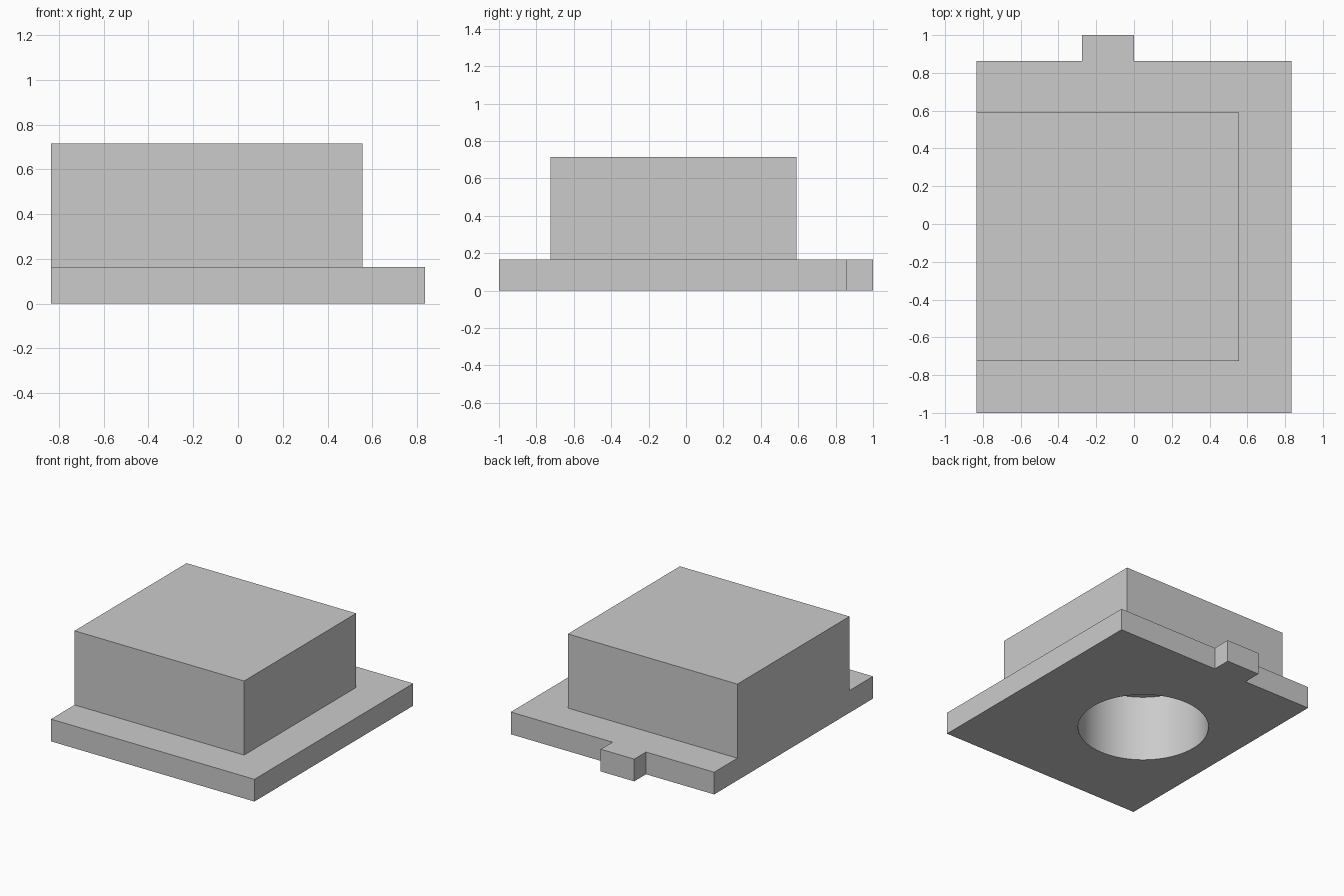
import bpy, bmesh, math

cube = bpy.data.objects.get("Cube")
if cube:
    bpy.data.objects.remove(cube, do_unlink=True)

# Single plain grey material
grey = bpy.data.materials.new("plain_grey")
grey.use_nodes = True
colour = (0.6, 0.6, 0.6, 1)
grey.diffuse_color = colour
grey.node_tree.nodes["Principled BSDF"].inputs["Base Color"].default_value = colour


def prism(name, outline, z0, z1):
    """Extrude a counter-clockwise outline from z0 up to z1."""
    bm = bmesh.new()
    base = bm.faces.new([bm.verts.new((x, y, z0)) for x, y in outline])
    top = bmesh.ops.extrude_face_region(bm, geom=[base])["geom"]
    verts = [g for g in top if isinstance(g, bmesh.types.BMVert)]
    bmesh.ops.translate(bm, verts=verts, vec=(0, 0, z1 - z0))
    bmesh.ops.recalc_face_normals(bm, faces=bm.faces)
    mesh = bpy.data.meshes.new(name)
    bm.to_mesh(mesh)
    bm.free()
    mesh.materials.append(grey)
    obj = bpy.data.objects.new(name, mesh)
    bpy.context.collection.objects.link(obj)
    return obj


def combine(target, other, operation):
    """Apply a boolean, then discard the helper."""
    mod = target.modifiers.new(operation.lower(), 'BOOLEAN')
    mod.operation = operation
    mod.solver = 'EXACT'
    mod.object = other
    bpy.context.view_layer.objects.active = target
    bpy.ops.object.modifier_apply(modifier=mod.name)
    bpy.data.objects.remove(other, do_unlink=True)


side, right, back = 0.835, 0.557, 0.862
body_front, body_back = -0.724, 0.59
plate_top, body_top = 0.165, 0.715

# Flange plate with the small locating tab at the back
housing = prism("flanged_housing", [
    (-side, -1), (side, -1), (side, back), (0, back), (0, 1),
    (-0.275, 1), (-0.275, back), (-side, back)], 0, plate_top)

# Block, flush with the plate on one side
block = prism("block", [(-side, body_front), (right, body_front),
                        (right, body_back), (-side, body_back)],
              plate_top, body_top)
combine(housing, block, 'UNION')

# Blind round bore from below, centred under the block
cx, cy = (right - side) / 2, (body_front + body_back) / 2
radius, depth, steps = 0.447, 0.495, 96
angles = [math.tau * i / steps for i in range(steps)]
bore = prism("bore_cutter", [(cx + radius * math.cos(a), cy + radius * math.sin(a))
                             for a in angles], -0.1, depth)
combine(housing, bore, 'DIFFERENCE')

# Smooth bore wall, crisp edges elsewhere
bpy.ops.object.select_all(action='DESELECT')
housing.select_set(True)
bpy.context.view_layer.objects.active = housing
bpy.ops.object.shade_smooth_by_angle(angle=math.radians(30))
